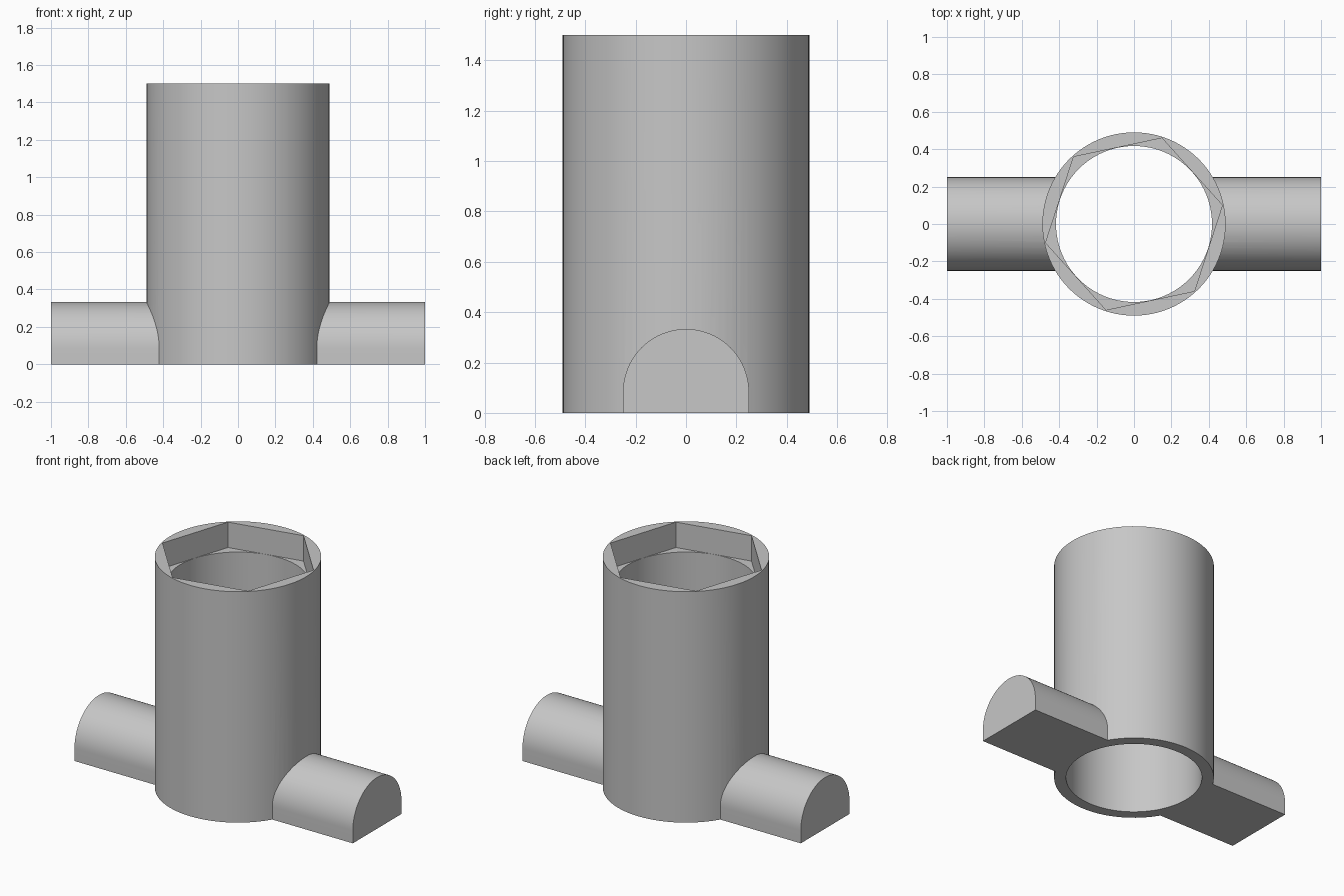
import bpy, bmesh, math

cube = bpy.data.objects.get("Cube")
if cube:
    bpy.data.objects.remove(cube, do_unlink=True)

HEIGHT = 1.5
OUTER_R = 0.49
BORE_R = 0.417
HEX_R = 0.483
HEX_DEPTH = 0.165
ARM_R = 0.25
ARM_TOP = 0.333

grey = bpy.data.materials.new("plain grey")
grey.use_nodes = True
colour = (0.57, 0.57, 0.57, 1)
grey.diffuse_color = colour
grey.node_tree.nodes["Principled BSDF"].inputs["Base Color"].default_value = colour


def prism(name, outline, direction):
    """Extrude a closed outline along a direction into a solid."""
    bm = bmesh.new()
    face = bm.faces.new([bm.verts.new(p) for p in outline])
    moved = bmesh.ops.extrude_face_region(bm, geom=[face])["geom"]
    verts = [v for v in moved if isinstance(v, bmesh.types.BMVert)]
    bmesh.ops.translate(bm, verts=verts, vec=direction)
    bmesh.ops.recalc_face_normals(bm, faces=bm.faces)
    mesh = bpy.data.meshes.new(name)
    bm.to_mesh(mesh)
    bm.free()
    mesh.materials.append(grey)
    obj = bpy.data.objects.new(name, mesh)
    bpy.context.collection.objects.link(obj)
    return obj


def ring(radius, sides, z, turn=0.0):
    angles = [math.radians(turn) + math.tau * i / sides for i in range(sides)]
    return [(radius * math.cos(a), radius * math.sin(a), z) for a in angles]


def combine(target, other, operation):
    """Apply a boolean and discard the helper solid."""
    bpy.context.view_layer.objects.active = target
    mod = target.modifiers.new(operation.lower(), "BOOLEAN")
    mod.operation = operation
    mod.solver = "EXACT"
    mod.object = other
    bpy.ops.object.modifier_apply(modifier=mod.name)
    bpy.data.objects.remove(other, do_unlink=True)


# Upright round body
body = prism("socket_tube_with_side_arms", ring(OUTER_R, 96, 0), (0, 0, HEIGHT))

# Side arms: one round-topped bar running through the body
steps = 40
arch = [(-1, -ARM_R, 0)]
for i in range(steps + 1):
    a = math.pi * (1 - i / steps)
    arch.append((-1, ARM_R * math.cos(a), ARM_TOP - ARM_R + ARM_R * math.sin(a)))
arch.append((-1, ARM_R, 0))
combine(body, prism("side_arms", arch, (2, 0, 0)), "UNION")

# Round bore through the whole height
combine(body, prism("bore", ring(BORE_R, 96, -0.1), (0, 0, HEIGHT + 0.2)), "DIFFERENCE")

# Six-sided recess in the top
recess = prism("hex_recess", ring(HEX_R, 6, HEIGHT - HEX_DEPTH, 12), (0, 0, 0.3))
combine(body, recess, "DIFFERENCE")

# Smooth round walls, crisp edges
bpy.ops.object.select_all(action="DESELECT")
body.select_set(True)
bpy.context.view_layer.objects.active = body
bpy.ops.object.shade_smooth_by_angle(angle=math.radians(25))
